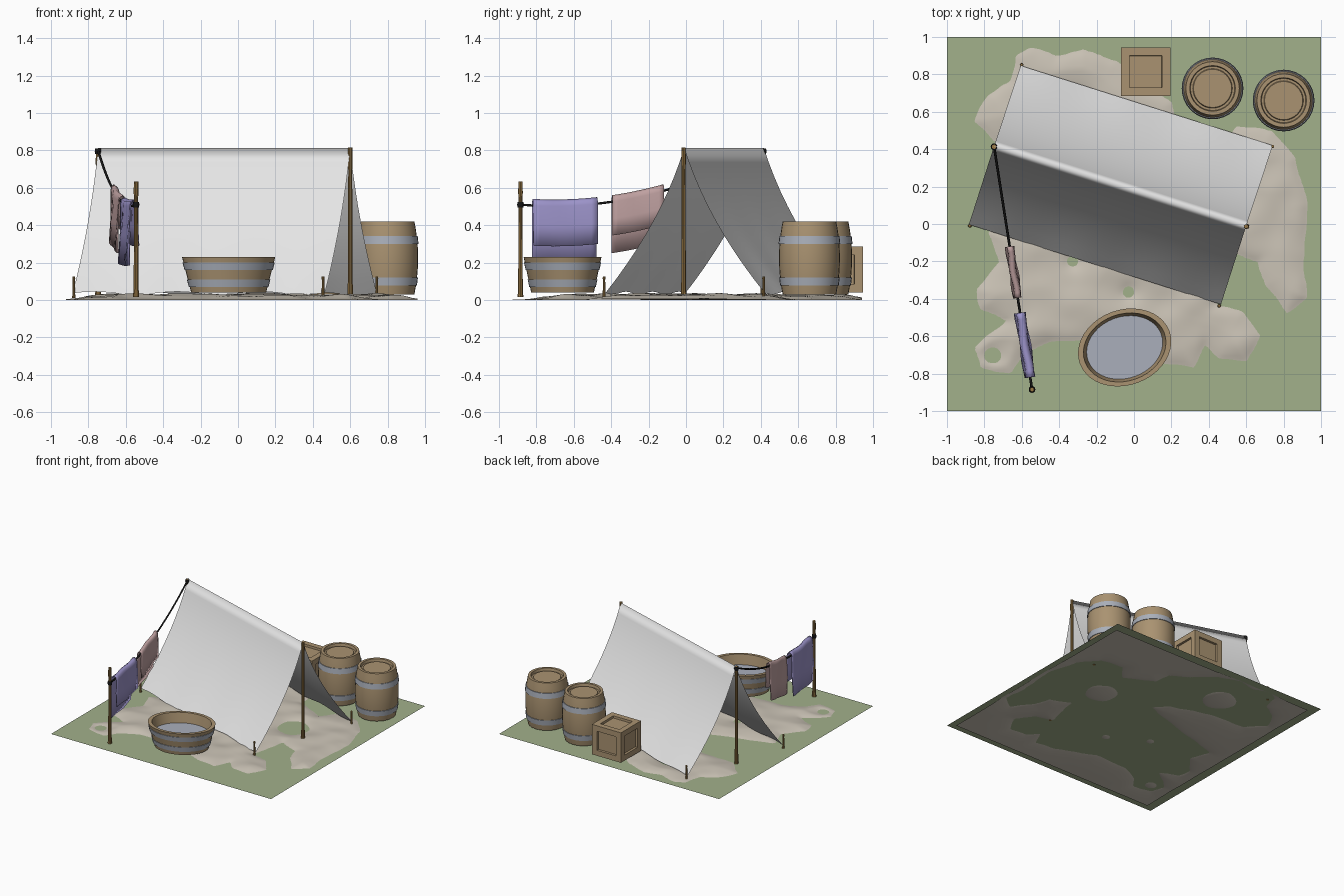
import bpy, math
from mathutils import Vector, noise

if "Cube" in bpy.data.objects:
    bpy.data.objects.remove(bpy.data.objects["Cube"])


def material(name, rgb):
    m = bpy.data.materials.new(name)
    m.diffuse_color = (*rgb, 1)
    m.use_nodes = True
    m.node_tree.nodes["Principled BSDF"].inputs["Base Color"].default_value = m.diffuse_color
    return m


GRASS = material("grass green", (0.36, 0.44, 0.26))
SAND = material("pale sand", (0.60, 0.55, 0.47))
CANVAS = material("canvas white", (0.78, 0.78, 0.78))
WOOD = material("barrel wood", (0.40, 0.29, 0.165))
METAL = material("grey metal", (0.40, 0.43, 0.49))
POLE = material("pole wood", (0.32, 0.19, 0.06))
ROPE = material("black rope", (0.008, 0.008, 0.008))
PURPLE = material("purple cloth", (0.34, 0.30, 0.60))
PINK = material("pink cloth", (0.53, 0.36, 0.36))
WATER = material("water", (0.40, 0.43, 0.50))


def mesh(name, verts, faces, mat, smooth=False, angle=None):
    me = bpy.data.meshes.new(name)
    me.from_pydata([tuple(v) for v in verts], [], faces)
    me.materials.append(mat)
    ob = bpy.data.objects.new(name, me)
    bpy.context.collection.objects.link(ob)
    if smooth:
        me.polygons.foreach_set("use_smooth", [True] * len(me.polygons))
    if angle:
        bpy.ops.object.select_all(action='DESELECT')
        ob.select_set(True)
        bpy.context.view_layer.objects.active = ob
        bpy.ops.object.shade_smooth_by_angle(angle=math.radians(angle))
    return ob


def grid(name, fn, nu, nv, mat, smooth=True):
    """Sheet from a function of u, v in 0..1"""
    verts = [fn(i / nu, j / nv) for j in range(nv + 1) for i in range(nu + 1)]
    w = nu + 1
    faces = [(j * w + i, j * w + i + 1, (j + 1) * w + i + 1, (j + 1) * w + i)
             for j in range(nv) for i in range(nu)]
    return mesh(name, verts, faces, mat, smooth)


def lathe(name, profile, center, mat, n=32, sx=1, sy=1, rot=0, closed=False):
    """Turned shape; open profiles get capped at both ends"""
    verts, faces = [], []
    c, s = math.cos(rot), math.sin(rot)
    for r, z in profile:
        for k in range(n):
            a = 2 * math.pi * k / n
            x, y = r * sx * math.cos(a), r * sy * math.sin(a)
            verts.append((center[0] + x * c - y * s, center[1] + x * s + y * c, z))
    m = len(profile)
    for j in range(m if closed else m - 1):
        p, q = j * n, (j + 1) % m * n
        for k in range(n):
            l = (k + 1) % n
            faces.append((p + k, p + l, q + l, q + k))
    if not closed:
        faces.append(tuple(reversed(range(n))))
        faces.append(tuple(range((m - 1) * n, m * n)))
    return mesh(name, verts, faces, mat, angle=30)


# Ground plane
mesh("ground", [(-1, -1, .012), (1, -1, .012), (1, 1, .012), (-1, 1, .012)], [(0, 1, 2, 3)], GRASS)

# Sand sheet: rises above the ground inside this outline, dips just under it outside
outline = [(-.85, .55), (-.78, .69), (-.66, .76), (-.63, .9), (-.55, .94), (-.42, .9), (-.27, .93),
           (-.1, .87), (.05, .75), (.2, .65), (.22, .52), (.45, .4), (.55, .52), (.74, .5), (.86, .35),
           (.93, .1), (.9, -.2), (.93, -.4), (.82, -.47), (.7, -.33), (.66, -.2), (.5, -.14),
           (.44, -.43), (.58, -.47), (.68, -.6), (.6, -.73), (.46, -.72), (.38, -.65), (.32, -.77),
           (.15, -.74), (-.15, -.62), (-.45, -.63), (-.6, -.7), (-.66, -.8), (-.82, -.77), (-.86, -.66),
           (-.68, -.52), (-.82, -.45), (-.84, -.35), (-.72, -.2), (-.78, -.04), (-.55, .03),
           (-.3, .1), (0, .2), (-.1, .3), (-.4, .4), (-.72, .42)]
hollows = [(-.75, -.7, .045), (-.33, .61, .13), (.42, .12, .12), (-.33, -.2, .03), (-.03, -.36, .03)]


def inside_distance(x, y):
    d, inside = 9, False
    for (ax, ay), (bx, by) in zip(outline, outline[1:] + outline[:1]):
        ex, ey, px, py = bx - ax, by - ay, x - ax, y - ay
        t = max(0, min(1, (px * ex + py * ey) / (ex * ex + ey * ey)))
        d = min(d, math.hypot(px - t * ex, py - t * ey))
        if (ay > y) != (by > y) and x < ax + ex * (y - ay) / ey:
            inside = not inside
    d = d if inside else -d
    return min([d] + [math.hypot(x - hx, y - hy) - r for hx, hy, r in hollows])


def sand(u, v):
    x, y = .02 + .94 * (2 * u - 1), .94 * (2 * v - 1)
    d = inside_distance(x, y)
    d += .012 * noise.noise(Vector((x * 9, y * 9, 0)))
    if d > 0:
        h = .012 + (1 - math.exp(-d / .06)) * (.02 + .012 * noise.noise(Vector((x * 6, y * 6, 3))))
    else:
        h = .012 - .012 * (1 - math.exp(d / .06))
    return x, y, max(h, 0)


grid("sand", sand, 120, 120, SAND)

# Tent canvas, sagging on both sides of the ridge
RIDGE_A, RIDGE_B = Vector((-.748, .417, .812)), Vector((.6, -.01, .812))


def tent(u, v):
    side = 2 * v - 1
    s = abs(side)
    k = s - .44 * s * (1 - s)
    p = RIDGE_A.lerp(RIDGE_B, u)
    out = Vector((.142, .43, 0)) if side > 0 else Vector((-.135, -.42, 0))
    p = p + out * k
    p.z -= .775 * s - .008 * s ** 4 * math.sin(u * 19)
    return p


grid("tent_canvas", tent, 24, 20, CANVAS)

# Poles and pegs
for name, x, y, z0, z1, r in [("tent_pole_right", .6, -.013, .015, .815, .013),
                              ("tent_pole_left", -.748, .413, .015, .81, .013),
                              ("line_pole", -.545, -.885, .015, .635, .013),
                              ("peg_front_left", -.878, -.01, .01, .125, .008),
                              ("peg_front_right", .455, -.438, .01, .125, .008),
                              ("peg_back_right", .742, .415, .01, .125, .008),
                              ("peg_back_left", -.6, .852, .01, .125, .008)]:
    h = z1 - z0
    lathe(name, [(r * 1.25, z0), (r, z0 + .1 * h), (r * .8, z1 - .15 * h), (r, z1 - .1 * h), (r * .9, z1)],
          (x, y), POLE, n=10)


# Clothes line
def line_point(t):
    p = Vector((-.748, .413, .80)).lerp(Vector((-.545, -.885, .51)), t)
    p.z -= .4 * t * (1 - t)
    return p


cu = bpy.data.curves.new("clothes_line", 'CURVE')
cu.dimensions = '3D'
cu.bevel_depth = .007
cu.bevel_resolution = 1
sp = cu.splines.new('POLY')
sp.points.add(24)
for i, pt in enumerate(sp.points):
    pt.co = (*line_point(i / 24), 1)
cu.materials.append(ROPE)
bpy.context.collection.objects.link(bpy.data.objects.new("clothes_line", cu))
for x, y, z in [(-.748, .413, .795), (-.545, -.885, .51)]:
    lathe("rope_knot", [(.015, z - .015), (.018, z), (.015, z + .015)], (x, y), ROPE, n=12)


# Cloths folded over the line: short flap towards +x, long flap towards -x
def cloth(name, y0, y1, short, long, half, mat):
    across = Vector((.988, .154, 0))
    section = [(half * 1.3, -short), (half * 1.1, -short / 2), (half, 0), (half * .75, .022), (0, .032),
               (-half * .75, .022), (-half, 0), (-half * 1.1, -long / 2), (-half * 1.3, -long)]

    def fn(u, v):
        t = (.413 - (y0 + (y1 - y0) * u)) / 1.298
        o, z = section[round(v * 8)]
        p = line_point(t) + across * (o + .004 * math.sin(u * 9 + z * 12))
        p.z += z
        return p
    ob = grid(name, fn, 10, 8, mat)
    sol = ob.modifiers.new("thickness", 'SOLIDIFY')
    sol.thickness = .006
    sol.offset = 0


cloth("purple_cloth", -.82, -.475, .215, .32, .021, PURPLE)
cloth("pink_cloth", -.395, -.12, .18, .275, .016, PINK)

# Barrels: bulged body, recessed lid and two hoops
for cx, cy in [(.42, .725), (.8, .66)]:
    def bulge(z):
        return .163 - .02 * ((z - .225) / .195) ** 2
    body = [(bulge(z), z) for z in [.03 + .39 * i / 10 for i in range(11)]]
    lid = [(.122, .42), (.118, .398), (.106, .398), (.102, .406)]
    lathe("barrel", body + lid, (cx, cy), WOOD)
    for z0, z1 in [(.077, .12), (.30, .343)]:
        lathe("barrel_hoop", [(bulge(z0) - .01, z0), (bulge(z0) + .005, z0), (bulge(z1) + .005, z1),
                              (bulge(z1) - .01, z1)], (cx, cy), METAL, closed=True)

# Oval wash tub with hoops and water
oval = dict(center=(-.05, -.66), n=40, sx=1, sy=.79, rot=math.radians(20))


def wall(z):
    return .205 + .05 * (z - .04) / .19


lathe("tub", [(wall(.04), .04), (wall(.23), .23), (.226, .23), (.19, .07)], mat=WOOD, **oval)
for z0, z1 in [(.07, .11), (.16, .2)]:
    lathe("tub_hoop", [(wall(z0) - .01, z0), (wall(z0) + .005, z0), (wall(z1) + .005, z1),
                       (wall(z1) - .01, z1)], mat=METAL, closed=True, **oval)
lathe("tub_water", [(.205, .14), (.211, .15)], mat=WATER, **oval)

# Crate with recessed panels
bpy.ops.mesh.primitive_cube_add(size=1, location=(.062, .815, .163))
crate = bpy.context.object
crate.name = "crate"
crate.scale = (.264, .26, .246)
bpy.ops.object.transform_apply(location=False, rotation=False, scale=True)
crate.data.materials.append(WOOD)
bpy.ops.object.mode_set(mode='EDIT')
bpy.ops.mesh.select_all(action='SELECT')
bpy.ops.mesh.inset(thickness=.045, depth=0, use_individual=True)
bpy.ops.mesh.inset(thickness=.001, depth=-.018, use_individual=True)
bpy.ops.object.mode_set(mode='OBJECT')
